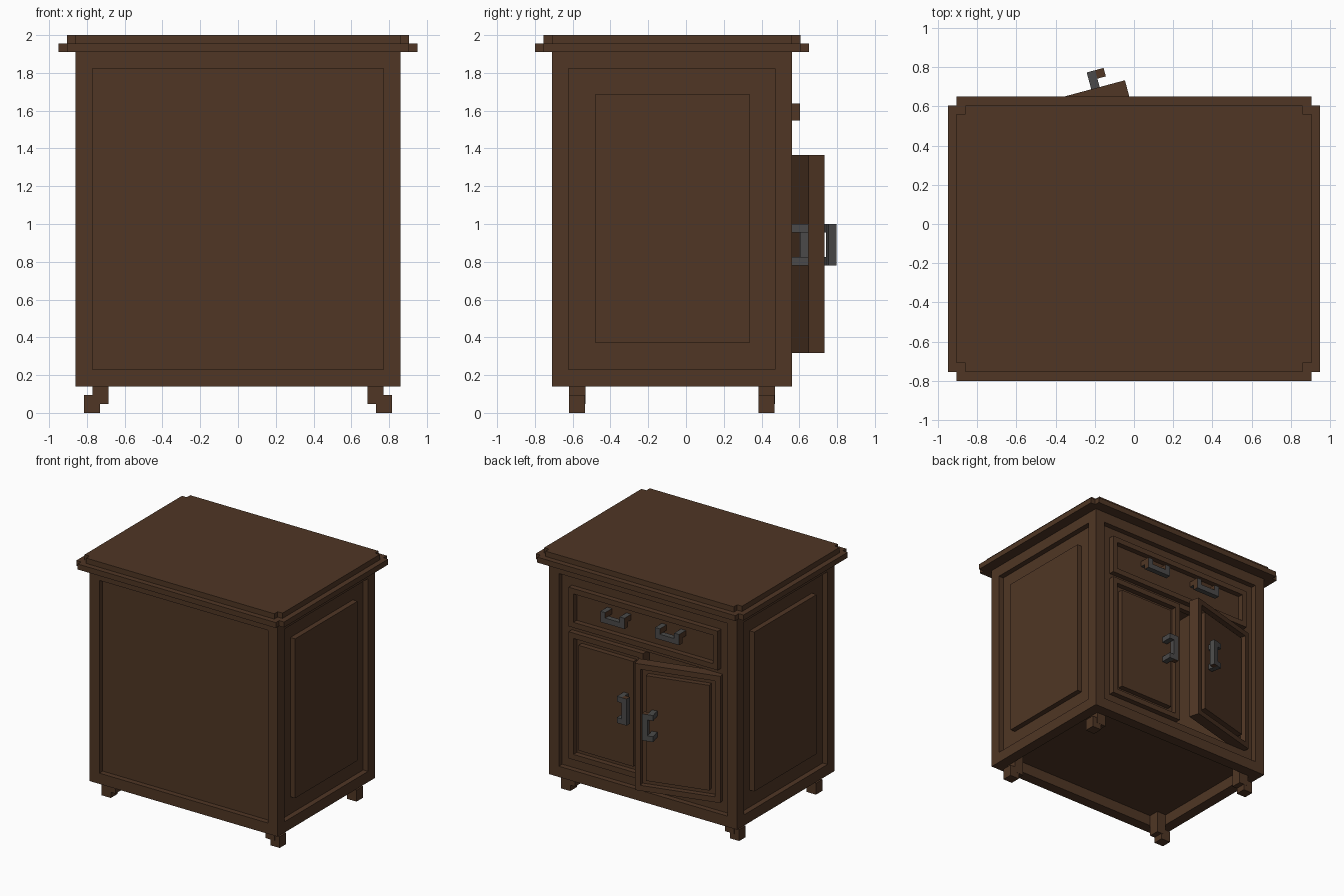
import bpy, bmesh, math
from mathutils import Matrix, Vector

if "Cube" in bpy.data.objects:
    bpy.data.objects.remove(bpy.data.objects["Cube"])

U = 0.0445                       # basic module
X, YF, YB = 0.86, -0.71, 0.56    # body extents (doors are on the +y side)
Z0, Z1 = 0.14, 1.911
W = 2 * U                        # frame width


def material(name, rgb):
    m = bpy.data.materials.new(name)
    m.diffuse_color = (*rgb, 1)
    m.use_nodes = True
    m.node_tree.nodes["Principled BSDF"].inputs["Base Color"].default_value = m.diffuse_color
    return m


WOOD = material("dark brown wood", (0.080, 0.037, 0.018))
METAL = material("grey metal", (0.070, 0.068, 0.067))


def build(name, boxes, mat=WOOD, matrix=None, end_axis=None):
    """One object from (x0,x1,y0,y1,z0,z1) boxes; end_axis paints those faces wood."""
    bm = bmesh.new()
    for x0, x1, y0, y1, z0, z1 in boxes:
        vs = bmesh.ops.create_cube(bm, size=1)["verts"]
        for v in vs:
            v.co = Vector(((x0 + x1) / 2 + v.co.x * (x1 - x0),
                           (y0 + y1) / 2 + v.co.y * (y1 - y0),
                           (z0 + z1) / 2 + v.co.z * (z1 - z0)))
    bm.normal_update()
    if end_axis is not None:
        for f in bm.faces:
            if abs(f.normal[end_axis]) > 0.9:
                f.material_index = 1
    if matrix:
        bm.transform(matrix)
    bmesh.ops.recalc_face_normals(bm, faces=bm.faces[:])
    me = bpy.data.meshes.new(name)
    bm.to_mesh(me)
    bm.free()
    me.materials.append(mat)
    if end_axis is not None:
        me.materials.append(WOOD)
    ob = bpy.data.objects.new(name, me)
    bpy.context.scene.collection.objects.link(ob)
    return ob


def ring(x0, x1, z0, z1, w, y0, y1):
    """Rectangular frame in the xz plane."""
    return [(x0, x0 + w, y0, y1, z0, z1), (x1 - w, x1, y0, y1, z0, z1),
            (x0 + w, x1 - w, y0, y1, z0, z0 + w), (x0 + w, x1 - w, y0, y1, z1 - w, z1)]


# carcass: corner posts and rails on all sides
xi = X - W
posts = [(sx, sx + W, sy, sy + W, Z0, Z1) for sx in (-X, xi) for sy in (YF, YB - W)]
rails = []
for z in (Z0, Z1 - W):
    rails += [(-xi, xi, y, y + W, z, z + W) for y in (YF, YB - W)]
    rails += [(x, x + W, YF + W, YB - W, z, z + W) for x in (-X, xi)]
build("carcass_frame", posts + rails)

# recessed panel on the plain side, and floor
build("plain_panel", [(-xi, xi, YF + U, YF + W, Z0 + W, Z1 - W)])
build("floor_panel", [(-xi, xi, YF + W, YB - W, Z0 + W, Z0 + W + U)])

# side panels: recessed board with a raised field
for s, n in ((-1, "left"), (1, "right")):
    m = Matrix.Scale(s, 4, (1, 0, 0))
    build(n + "_side_panel", [(xi, X - U, YF + W, YB - W, Z0 + W, Z1 - W),
                              (X - U, X - 0.001, -0.48, 0.335, 0.37, 1.687)], matrix=m)

# face frame around doors and drawer
OX = X - 2 * W                   # half width of the opening
DZ0, DZ1 = Z0 + 2 * W, 1.365     # door height
RZ0, RZ1 = DZ1 + U, Z1 - 2 * W   # drawer height
face = ring(-xi, xi, Z0 + W, Z1 - W, W, YB - W, YB - U)
face.append((-OX, OX, YB - W, YB - U, DZ1, RZ0))
build("face_frame", face)

# drawer front with raised rim
build("drawer_front", ring(-OX, OX, RZ0, RZ1, U, YB - W, YB)
      + [(-OX + U, OX - U, YB - W, YB - U, RZ0 + U, RZ1 - U)])

# drawer handles: two posts and a dropped bar
H = 0.11
for cx, n in ((-0.25, "left"), (0.25, "right")):
    build(n + "_drawer_handle",
          [(cx - H, cx - H + U, YB - U, YB + U, 1.592, 1.637),
           (cx + H - U, cx + H, YB - U, YB + U, 1.592, 1.637),
           (cx - H, cx + H, YB, YB + U, 1.548, 1.592)], METAL, end_axis=0)

# doors, modelled in hinge space (x from hinge, y outwards)
door = ring(0, OX, DZ0, DZ1, U, 0, W)
door.append((U, OX - U, 0, U, DZ0 + U, DZ1 - U))
door.append((W, OX - W, U, W - 0.001, DZ0 + W, DZ1 - W))
b0, b1 = OX - 3 * U, OX - 2 * U
handle = [(b0 - U, b0, W - 0.002, 4 * U, 0.78, 0.78 + U),
          (b0 - U, b0, W - 0.002, 4 * U, 1.0 - U, 1.0),
          (b0, b1, 3 * U, 4 * U, 0.78, 1.0)]
open_m = Matrix.Translation((-OX, YB - W, 0)) @ Matrix.Rotation(math.radians(15), 4, 'Z')
shut_m = Matrix.Translation((OX, YB - W, 0)) @ Matrix.Scale(-1, 4, (1, 0, 0))
for n, m in (("open", open_m), ("closed", shut_m)):
    build(n + "_door", door, matrix=m)
    build(n + "_door_handle_posts", handle[:2], METAL, matrix=m)
    build(n + "_door_handle_bar", handle[2:], METAL, matrix=m, end_axis=2)


# stepped top slabs with notched corners
def slab(name, grow, z0, z1):
    x, y0, y1 = X + grow, YF - grow, YB + grow
    build(name, [(-x, x, y0 + U, y1 - U, z0, z1),
                 (-x + U, x - U, y0, y0 + U, z0, z1),
                 (-x + U, x - U, y1 - U, y1, z0, z1)])


slab("lower_top_slab", 0.09, Z1, 1.956)
slab("upper_top_slab", 0.045, 1.956, 2.0)

# feet stepping outwards
for s, n in ((-1, "left"), (1, "right")):
    for y, e in ((YF + W, "front"), (YB - 2 * W, "back")):
        build(f"{e}_{n}_foot", [(0.686, xi - 0.001, y + 0.001, y + W - 0.001, 0.048, Z0 + W),
                                (0.73, 0.815, y + 0.002, y + W - 0.002, 0, 0.094)],
              matrix=Matrix.Scale(s, 4, (1, 0, 0)))
